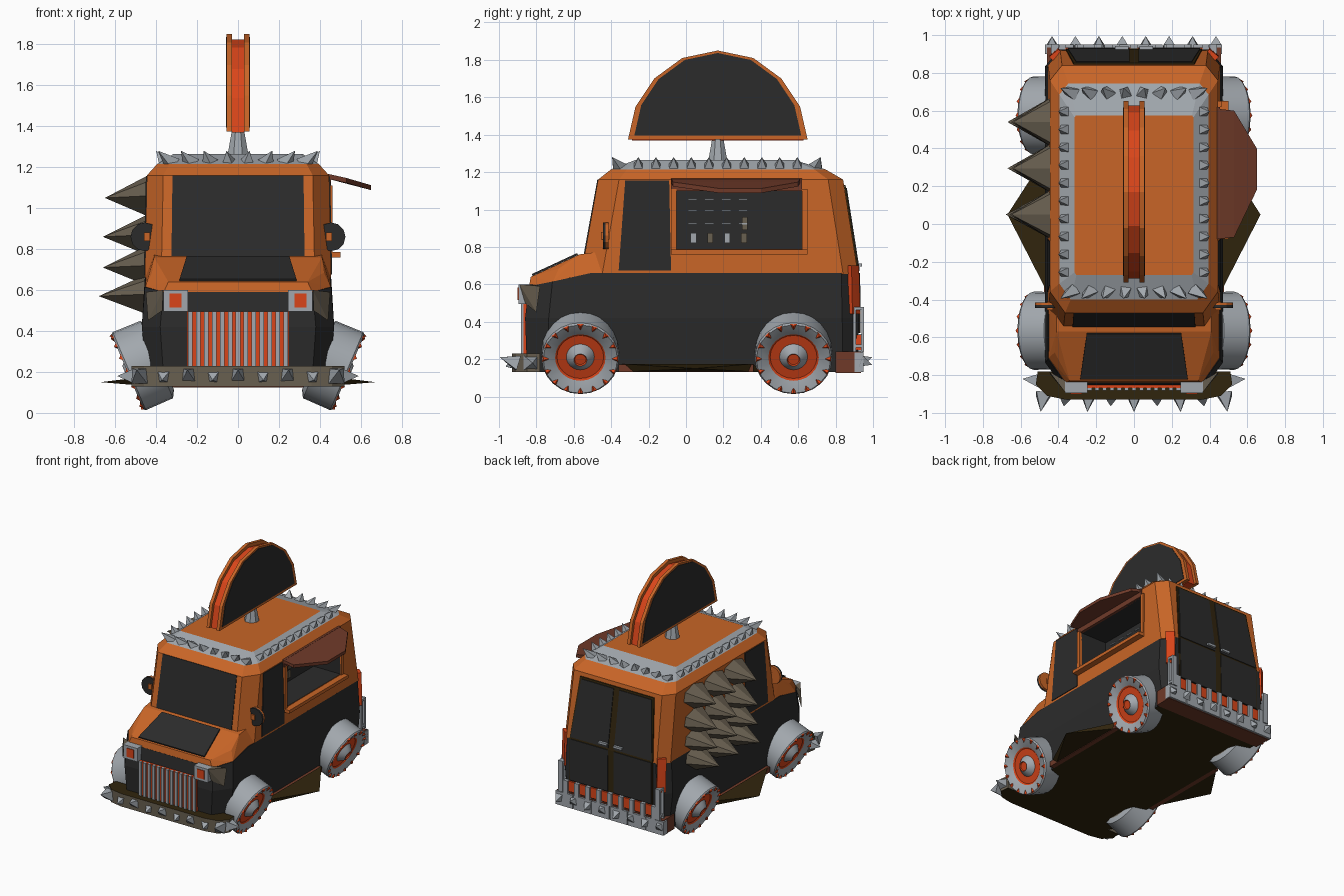
import bpy, bmesh, math
from mathutils import Vector

if "Cube" in bpy.data.objects:
    bpy.data.objects.remove(bpy.data.objects["Cube"])

COLORS = {
    "orange paint": (0.58, 0.13, 0.02), "charcoal": (0.024, 0.024, 0.024),
    "red": (0.70, 0.06, 0.01), "steel": (0.36, 0.39, 0.42),
    "rust brown": (0.16, 0.042, 0.022), "horn": (0.14, 0.115, 0.08),
    "dark brown": (0.03, 0.018, 0.004),
}
MATS = []
for n, c in COLORS.items():
    m = bpy.data.materials.new(n)
    m.diffuse_color = (*c, 1)
    m.use_nodes = True
    m.node_tree.nodes["Principled BSDF"].inputs["Base Color"].default_value = m.diffuse_color
    MATS.append(m)
ORANGE, DARK, RED, STEEL, RUST, HORN, BROWN = range(7)


class Part:
    """Collects solids into one mesh object."""
    def __init__(self, name):
        self.name, self.bm = name, bmesh.new()

    def face(self, verts, mat):
        f = self.bm.faces.new(verts)
        f.material_index = mat

    def hull(self, pts, mat):
        vs = [self.bm.verts.new(p) for p in pts]
        old = set(self.bm.faces)
        bmesh.ops.convex_hull(self.bm, input=vs)
        for f in self.bm.faces:
            if f not in old:
                f.material_index = mat

    def box(self, x, y, z, mat):
        self.hull([(a, b, c) for a in x for b in y for c in z], mat)

    def plate(self, pts, off, mat):
        off = Vector(off)
        self.hull([Vector(p) + off for p in pts] + [Vector(p) - off for p in pts], mat)

    def spike(self, base, tip, r, mat, sides=4):
        base, tip = Vector(base), Vector(tip)
        q = (tip - base).to_track_quat('Z', 'Y')
        ring = [base + q @ Vector((r * math.cos(a), r * math.sin(a), 0))
                for a in (2 * math.pi * (i + 0.5) / sides for i in range(sides))]
        self.hull(ring + [tip], mat)

    def loft(self, rings, mats, cap0, cap1):
        rs = [[self.bm.verts.new(p) for p in r] for r in rings]
        n = len(rs[0])
        for a, b, m in zip(rs, rs[1:], mats):
            for i in range(n):
                j = (i + 1) % n
                self.face((a[i], a[j], b[j], b[i]), m)
        self.face(rs[0][::-1], cap0)
        self.face(rs[-1], cap1)

    def done(self, rule=None, smooth=False):
        bmesh.ops.recalc_face_normals(self.bm, faces=self.bm.faces)
        for f in self.bm.faces if rule else ():
            f.material_index = rule(f)
        me = bpy.data.meshes.new(self.name)
        self.bm.to_mesh(me)
        for m in MATS:
            me.materials.append(m)
        ob = bpy.data.objects.new(self.name, me)
        bpy.context.collection.objects.link(ob)
        if smooth:
            bpy.ops.object.select_all(action='DESELECT')
            ob.select_set(True)
            bpy.context.view_layer.objects.active = ob
            bpy.ops.object.shade_smooth_by_angle(angle=math.radians(35))
        return ob


def mirror(pts):
    return [(s * x, y, z) for s in (-1, 1) for x, y, z in pts]


def plan(w, y0, y1, z, c, zf=None):
    """Rectangle with cut corners; zf lowers the front edge."""
    zf = zf or z
    half = [(w - c, y0, zf), (w, y0 + c * 1.4, zf + (z - zf) * 0.35),
            (w, y0 + 0.33, z), (w, y1 - c, z), (w - c * 0.8, y1, z)]
    return half + [(-x, y, zz) for x, y, zz in half[::-1]]


# Lower body and hood
p = Part("lower_body")
p.loft([plan(0.44, -0.85, 0.92, 0.13, 0.08), plan(0.47, -0.86, 0.925, 0.42, 0.09),
        plan(0.455, -0.84, 0.92, 0.66, 0.09, 0.59)], [DARK, DARK], BROWN, DARK)
p.done()
p = Part("hood")
p.hull(mirror([(0.365, -0.84, 0.585), (0.452, -0.71, 0.615), (0.453, -0.45, 0.66), (0.34, -0.83, 0.64),
               (0.42, -0.68, 0.685), (0.41, -0.57, 0.76), (0.41, -0.42, 0.78)]), ORANGE)
p.done()
p = Part("hood_panel")
p.plate(mirror([(0.285, -0.822, 0.65), (0.25, -0.58, 0.762)]), (0, -0.002, 0.005), DARK)
p.done()

# Cabin with a recess for the serving window
p = Part("cabin")
p.loft([plan(0.455, -0.56, 0.92, 0.655, 0.08), plan(0.445, -0.47, 0.84, 1.16, 0.08),
        plan(0.395, -0.40, 0.745, 1.215, 0.06), plan(0.315, -0.27, 0.575, 1.265, 0.01)],
       [ORANGE, ORANGE, STEEL], ORANGE, ORANGE)
cabin = p.done()
p = Part("window_cutter")
p.box((0.22, 0.7), (-0.05, 0.62), (0.79, 1.10), DARK)
cutter = p.done()
cutter.hide_render = True
mod = cabin.modifiers.new("recess", 'BOOLEAN')
mod.operation, mod.object, mod.solver = 'DIFFERENCE', cutter, 'EXACT'
bpy.context.view_layer.objects.active = cabin
bpy.ops.object.modifier_apply(modifier="recess")
bpy.data.objects.remove(cutter)
for f in cabin.data.polygons:
    c = f.center
    if 0.2 < c.x < 0.44 and -0.06 < c.y < 0.63 and 0.78 < c.z < 1.11:
        f.material_index = DARK

# Windshield, door windows
p = Part("windows")
p.plate(mirror([(0.325, -0.542, 0.765), (0.32, -0.470, 1.16)]), (0, 0.004, 0), DARK)
for s in (-1, 1):
    p.plate([(s * 0.456, -0.36, 0.675), (s * 0.456, -0.08, 0.675),
             (s * 0.446, -0.09, 1.155), (s * 0.446, -0.325, 1.155)], (0.004, 0, 0), DARK)
p.done()

# Serving window: sill, awning, hanging utensils
p = Part("serving_sill")
p.box((0.43, 0.50), (-0.08, 0.65), (0.76, 0.785), ORANGE)
for y in (-0.065, 0.635):
    p.box((0.44, 0.462), (y - 0.015, y + 0.015), (0.78, 1.11), ORANGE)
p.done()
p = Part("awning")
p.plate([(0.44, 0.61, 1.155), (0.53, 0.60, 1.135), (0.65, 0.40, 1.10), (0.65, 0.18, 1.10),
         (0.53, -0.07, 1.135), (0.44, -0.08, 1.155)], (0, 0, 0.012), RUST)
p.box((0.435, 0.455), (-0.08, 0.62), (1.10, 1.165), RUST)
p.done()
p = Part("utensils")
for i, y in enumerate((0.04, 0.13, 0.22, 0.31)):
    p.box((0.222, 0.23), (y - 0.015, y + 0.015), (0.82, 0.875), HORN if i % 2 else STEEL)
    for z in (0.92, 0.99, 1.05):
        p.box((0.222, 0.23), (y - 0.03, y + 0.02), (z, z + 0.008), STEEL)
p.box((0.222, 0.23), (0.30, 0.33), (0.89, 0.96), HORN)
p.done()

# Side mirrors
p = Part("side_mirrors")
for s in (-1, 1):
    disc = [(s * (0.455 + 0.07 * math.cos(a)), 0, 0.86 + 0.07 * math.sin(a))
            for a in (math.pi * i / 6 for i in range(12))]
    for y0, y1, m in ((-0.445, -0.43, DARK), (-0.43, -0.415, ORANGE)):
        p.hull([(x, y, z) for x, _, z in disc for y in (y0, y1)], m)
    p.box((s * 0.43, s * 0.46), (-0.455, -0.41), (0.84, 0.88), ORANGE)
p.done()

# Roof spikes around the steel border
p = Part("roof_spikes")
for i in range(8):
    t = i / 7 * 2 - 1
    p.spike((t * 0.32, -0.35, 1.215), (t * 0.39, -0.395, 1.28), 0.045, STEEL)
    p.spike((t * 0.32, 0.69, 1.215), (t * 0.39, 0.72, 1.28), 0.045, STEEL)
for i in range(1, 11):
    y = -0.35 + i * 0.0945
    for s in (-1, 1):
        p.spike((s * 0.355, y, 1.215), (s * 0.40, y, 1.28), 0.045, STEEL)
p.done()

# Half-round roof sign
arc = [(-0.31, 1.375), (-0.27, 1.55), (-0.17, 1.70), (-0.02, 1.81), (0.17, 1.85),
       (0.36, 1.81), (0.51, 1.70), (0.61, 1.55), (0.65, 1.375)]
def sign(x0, x1, k, z0, mat):
    p.hull([(x, 0.17 + (y - 0.17) * k, z0 + (z - 1.375) * k) for y, z in arc for x in (x0, x1)], mat)
p = Part("roof_sign")
sign(-0.03, 0.03, 0.955, 1.37, RED)
for s in (-1, 1):
    sign(s * 0.03, s * 0.055, 1, 1.375, ORANGE)
    sign(s * 0.055, s * 0.059, 0.93, 1.395, DARK)
p.done()
p = Part("sign_post")
p.spike((0, 0.17, 1.26), (0, 0.17, 1.55), 0.055, STEEL, 8)
p.done()

# Horn spikes over the left side
p = Part("side_spikes")
for z, tip in ((1.06, 0.64), (0.87, 0.65), (0.72, 0.65), (0.58, 0.67)):
    for k, y in enumerate((0.54, 0.295, 0.05)):
        x = -0.44
        p.hull([(x, y - 0.13, z), (x, y + 0.13, z), (x, y, z + 0.10), (x, y, z - 0.10),
                (x, y + 0.11, z + 0.07), (x, y - 0.11, z + 0.07),
                (-tip - 0.01 * (k == 2), y, z - 0.01)], HORN)
p.done()

# Skirt spikes low on both sides
p = Part("skirt_spikes")
for s in (-1, 1):
    p.hull([(s * 0.43, -0.36, 0.13), (s * 0.43, 0.40, 0.13), (s * 0.47, -0.34, 0.175),
            (s * 0.47, 0.36, 0.175), (s * 0.67, 0.05, 0.15)], BROWN)
    p.box((s * 0.44, s * 0.476), (-0.36, 0.36), (0.13, 0.17), RUST)
p.done()

# Grille and headlights
p = Part("grille")
p.box((-0.25, 0.25), (-0.868, -0.84), (0.23, 0.495), RED)
for i in range(13):
    x = -0.234 + i * 0.039
    p.box((x - 0.011, x + 0.011), (-0.882, -0.86), (0.23, 0.495), STEEL)
p.done()
p = Part("headlights")
for s in (-1, 1):
    p.box((s * 0.245, s * 0.365), (-0.895, -0.82), (0.495, 0.60), STEEL)
    p.box((s * 0.275, s * 0.335), (-0.90, -0.89), (0.515, 0.582), RED)
    p.hull([(s * 0.365, -0.89, 0.60), (s * 0.365, -0.83, 0.60), (s * 0.45, -0.78, 0.59),
            (s * 0.44, -0.80, 0.45), (s * 0.37, -0.86, 0.50)], HORN)
p.done()

# Front bumper with spikes
p = Part("front_bumper")
p.hull([(x, y, z) for z in (0.13, 0.23) for x, y, _ in mirror(
    [(0.36, -0.93, 0), (0.46, -0.91, 0), (0.52, -0.85, 0), (0.51, -0.78, 0)])], HORN)
p.done(lambda f: BROWN if abs(f.normal.z) > 0.7 else HORN)
p = Part("front_bumper_spikes")
for i in range(9):
    x = -0.48 + 0.12 * i
    p.spike((x, -0.90, 0.18), (x * 1.03, -0.995 + 0.03 * (i % 2), 0.21 - 0.05 * (i % 2)), 0.055, STEEL)
for s in (-1, 1):
    p.spike((s * 0.49, -0.83, 0.18), (s * 0.59, -0.82, 0.18), 0.06, STEEL)
p.done()

# Rear bumper with spikes, teeth row, corner guards
p = Part("rear_bumper")
p.box((-0.46, 0.46), (0.80, 0.935), (0.125, 0.24), RUST)
for i in range(6):
    x = -0.47 + i * 0.157
    p.box((x, x + 0.15), (0.90, 0.95), (0.13, 0.235), STEEL)
p.box((-0.40, 0.40), (0.91, 0.935), (0.25, 0.33), RED)
for i in range(9):
    x = -0.38 + i * 0.095
    p.box((x - 0.018, x + 0.018), (0.92, 0.95), (0.235, 0.335), STEEL)
for s in (-1, 1):
    for y in (0.90, 0.945):
        p.box((s * 0.40, s * 0.44), (y - 0.008, y + 0.008), (0.24, 0.48), STEEL)
    for z in (0.27, 0.47):
        p.box((s * 0.40, s * 0.44), (0.90, 0.945), (z - 0.008, z + 0.008), STEEL)
for i in range(8):
    x = -0.434 + 0.124 * i
    p.spike((x, 0.935, 0.19), (x, 0.995, 0.21 - 0.04 * (i % 2)), 0.045, STEEL)
p.done()

# Rear doors, handles, tail lights
p = Part("rear_doors")
p.plate(mirror([(0.36, 0.925, 0.34), (0.36, 0.922, 0.66)]), (0, 0.004, 0), BROWN)
p.plate(mirror([(0.36, 0.922, 0.66), (0.32, 0.849, 1.13)]), (0, 0.004, 0), BROWN)
for s in (-1, 1):
    p.plate([(s * 0.025, 0.93, 0.34), (s * 0.35, 0.93, 0.34), (s * 0.35, 0.927, 0.66),
             (s * 0.025, 0.927, 0.66)], (0, 0.004, 0), DARK)
    p.plate([(s * 0.025, 0.925, 0.675), (s * 0.35, 0.925, 0.675), (s * 0.305, 0.856, 1.115),
             (s * 0.025, 0.856, 1.115)], (0, 0.004, 0), DARK)
    p.box((s * 0.03, s * 0.10), (0.92, 0.942), (0.695, 0.712), STEEL)
    p.plate([(s * 0.39, 0.922, 0.44), (s * 0.44, 0.88, 0.44), (s * 0.44, 0.875, 0.70),
             (s * 0.39, 0.915, 0.70)], (s * 0.01, 0.01, 0), RED)
p.done()

# Wheels leaning outward at the top, with toothed rims
PROFILE = [(0.17, -0.175), (0.205, -0.155), (0.207, -0.01), (0.198, 0.0), (0.135, -0.022), (0.125, -0.03),
           (0.075, -0.03), (0.055, -0.005), (0.035, 0.012), (0.03, 0.004)]
BANDS = [STEEL, STEEL, STEEL, STEEL, RED, RED, STEEL, STEEL, RED]
N = 24
for y, end in ((-0.565, "front"), (0.575, "rear")):
    for s, side in ((-1, "left"), (1, "right")):
        q = Vector((s * 0.92, 0, -0.39)).to_track_quat('Z', 'Y')
        c = Vector((s * 0.54, y, 0.20))
        at = lambda r, a, h: c + q @ Vector((r * math.cos(a), r * math.sin(a), h))
        p = Part(f"{end}_{side}_wheel")
        p.loft([[at(r, 2 * math.pi * i / N, h) for i in range(N)] for r, h in PROFILE],
               BANDS, HORN, RED)
        for i in range(16):
            a = 2 * math.pi * i / 16
            p.hull([at(0.202, a - 0.09, -0.004), at(0.202, a + 0.09, -0.004),
                    at(0.168, a, -0.002), at(0.195, a, 0.012)], RED)
        p.done(smooth=True)
